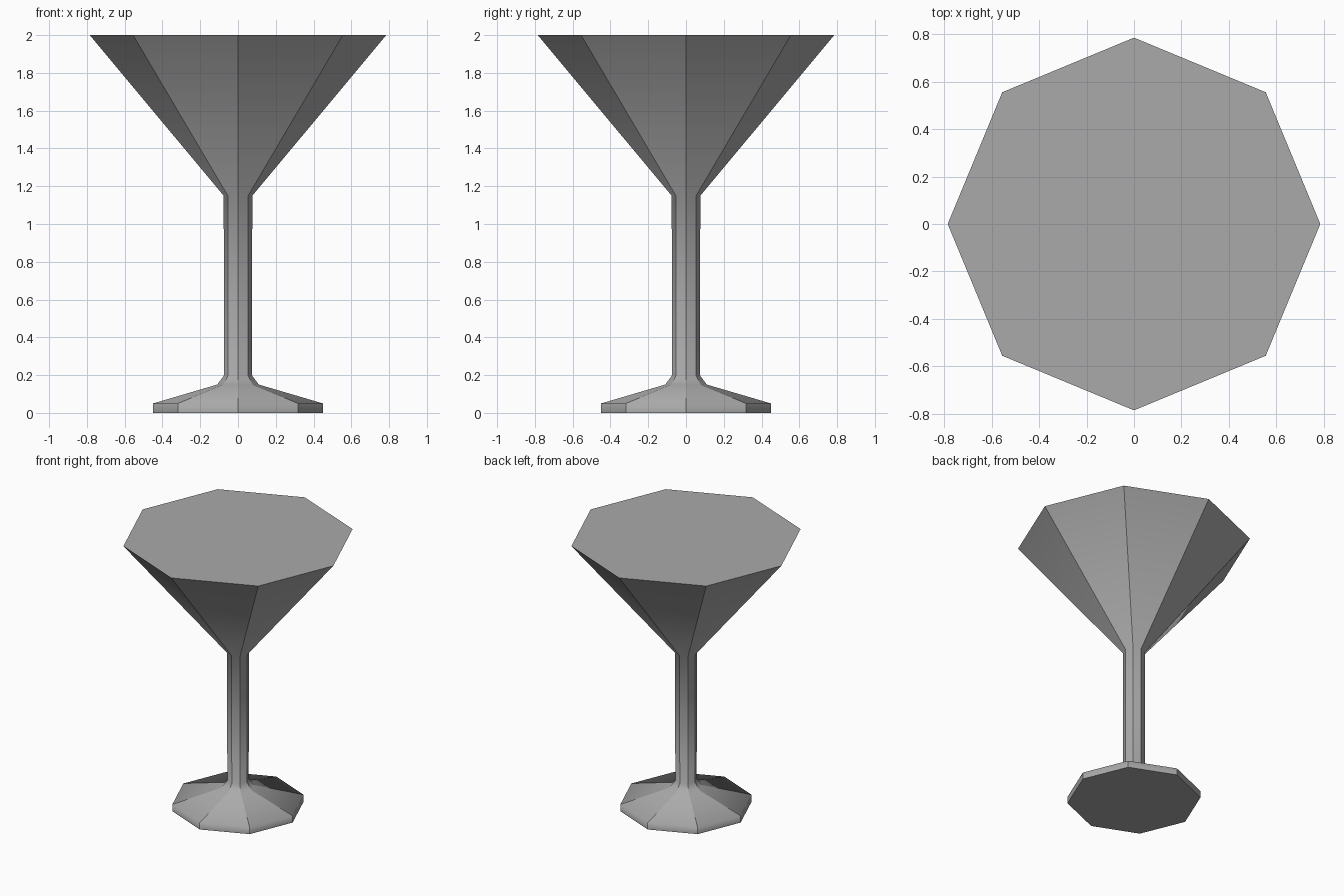
import bpy
import bmesh
from math import cos, sin, tau

cube = bpy.data.objects.get("Cube")
if cube:
    bpy.data.objects.remove(cube, do_unlink=True)

SIDES = 8
# Radius and height of each ring: foot rim, foot slope, collar, stem, bowl
PROFILE = [(0.45, 0.0), (0.45, 0.05), (0.11, 0.15),
           (0.073, 0.2), (0.076, 1.15), (0.785, 2.0)]

# Plain grey material
grey = bpy.data.materials.new("grey")
grey.use_nodes = True
colour = (0.4, 0.4, 0.4, 1.0)
grey.diffuse_color = colour
grey.node_tree.nodes["Principled BSDF"].inputs["Base Color"].default_value = colour

# Eight-sided rings joined into foot, stem and bowl
bm = bmesh.new()
rings = [[bm.verts.new((r * cos(tau * i / SIDES), r * sin(tau * i / SIDES), z))
          for i in range(SIDES)] for r, z in PROFILE]
for low, high in zip(rings, rings[1:]):
    for i in range(SIDES):
        j = (i + 1) % SIDES
        bm.faces.new((low[i], low[j], high[j], high[i]))

# Flat underside and filled bowl top
caps = [bm.faces.new(rings[0][::-1]), bm.faces.new(rings[-1])]

# Smooth along the profile, crisp between facets and around the caps
for face in bm.faces:
    face.smooth = face not in caps
for edge in bm.edges:
    a, b = edge.verts
    upright = abs(a.co.z - b.co.z) > 0.001
    edge.smooth = not (upright or any(f in caps for f in edge.link_faces))

mesh = bpy.data.meshes.new("stemmed_glass")
bm.to_mesh(mesh)
bm.free()
mesh.materials.append(grey)
glass = bpy.data.objects.new("stemmed_glass", mesh)
bpy.context.collection.objects.link(glass)
